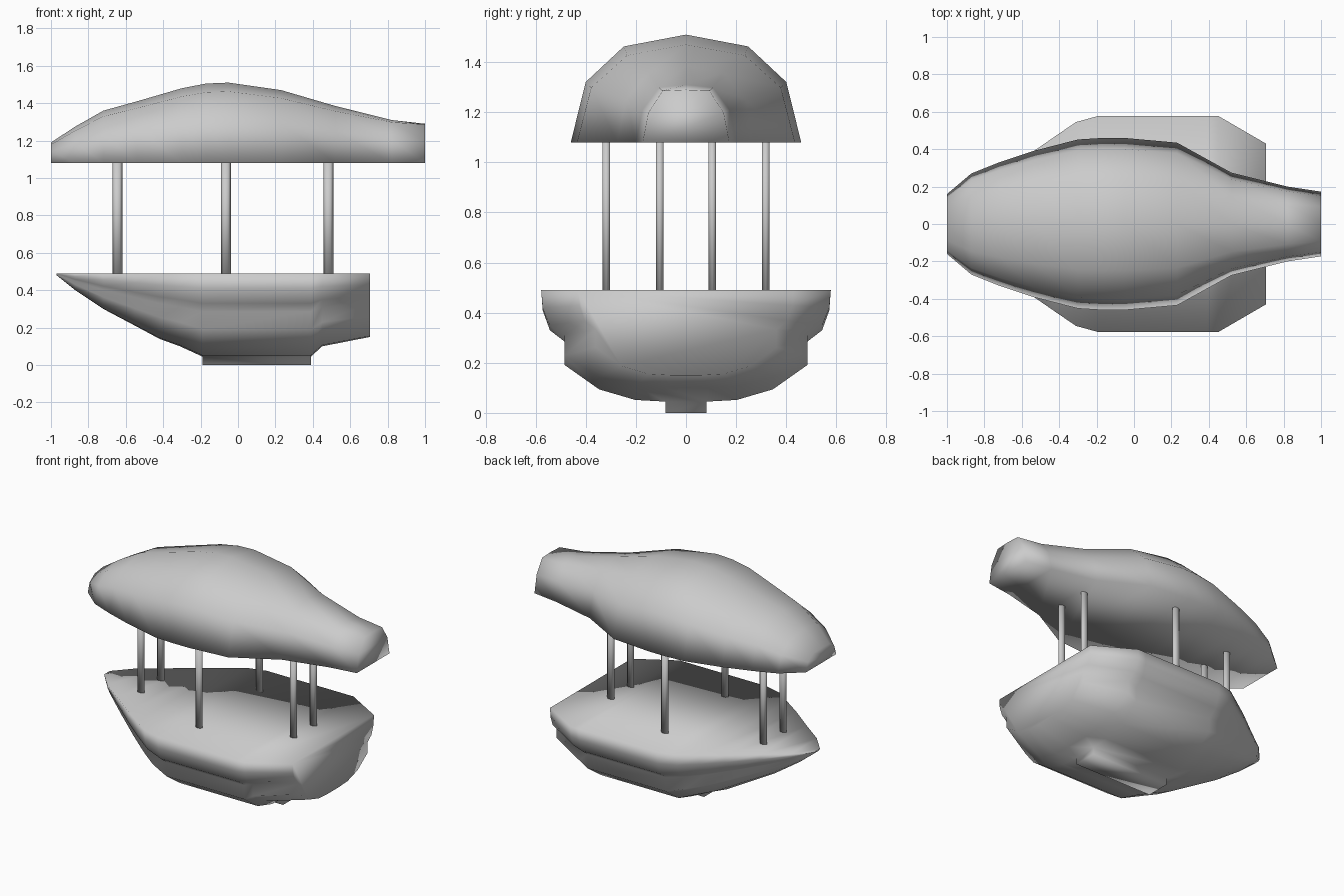
import bpy, bmesh

if "Cube" in bpy.data.objects:
    bpy.data.objects.remove(bpy.data.objects["Cube"])

grey = bpy.data.materials.new("plain grey")
grey.diffuse_color = (0.6, 0.6, 0.6, 1)
grey.use_nodes = True
grey.node_tree.nodes["Principled BSDF"].inputs["Base Color"].default_value = grey.diffuse_color


def finish(bm, name):
    bmesh.ops.recalc_face_normals(bm, faces=bm.faces)
    me = bpy.data.meshes.new(name)
    bm.to_mesh(me)
    bm.free()
    me.materials.append(grey)
    for p in me.polygons:
        p.use_smooth = True
    ob = bpy.data.objects.new(name, me)
    bpy.context.collection.objects.link(ob)
    return ob


def loft(bm, rings):
    """Skin open cross-sections, closing the flat side and both ends."""
    vs = [[bm.verts.new(p) for p in r] for r in rings]
    for a, b in zip(vs, vs[1:]):
        n = len(a)
        for i in range(n):
            j = (i + 1) % n
            bm.faces.new((a[i], a[j], b[j], b[i]))
    bm.faces.new(vs[0])
    bm.faces.new(vs[-1])
    return vs


def section(x, w, base, top, half):
    """Mirror a half profile of (width, height) fractions across y = 0."""
    full = half + [(-fy, fz) for fy, fz in reversed(half) if fy > 0]
    return [(x, w * fy, base + (top - base) * fz) for fy, fz in full]


# Hull: stations of x, half width, bottom height
DECK = 0.49
hull_half = [(1, 0), (.99, .18), (.94, .36), (.84, .46), (.84, .67),
             (.60, .89), (.35, .985), (.14, 1)]
hull_stations = [(-.97, .03, .48), (-.87, .14, .40), (-.72, .25, .30),
                 (-.55, .38, .21), (-.42, .47, .14), (-.31, .545, .10),
                 (-.19, .578, .045), (.39, .578, .045), (.45, .578, .10),
                 (.705, .43, .15)]
bm = bmesh.new()
rings = loft(bm, [section(x, w, DECK, zb, hull_half)
                  for x, w, zb in hull_stations])

# Keel: bottom strip of the midship span pulled down to the ground
mid = len(hull_half)
strip = [rings[6][mid - 1], rings[6][mid], rings[7][mid], rings[7][mid - 1]]
face = next(f for f in bm.faces if set(f.verts) == set(strip))
out = bmesh.ops.extrude_discrete_faces(bm, faces=[face])["faces"][0]
for v in out.verts:
    v.co.z = 0
bmesh.ops.remove_doubles(bm, verts=bm.verts, dist=1e-5)
bm.faces.ensure_lookup_table()
low = [v for v in bm.verts if v.co.z < 1e-6]
pairs = [(s, min(low, key=lambda v: (v.co.xy - s.co.xy).length)) for s in strip]
for k in range(4):
    (a, c), (b, d) = pairs[k], pairs[(k + 1) % 4]
    side = {a, b, c, d}
    if not any(set(f.verts) == side for f in bm.faces):
        bm.faces.new((a, b, d, c))
finish(bm, "hull")

# Canopy: stations of x, half width, top height, shoulder height fraction
canopy_stations = [(-1, .16, 1.19, .89), (-.87, .27, 1.275, .89),
                   (-.72, .33, 1.36, .89), (-.54, .39, 1.41, .89),
                   (-.30, .452, 1.48, .89), (-.17, .46, 1.505, .89),
                   (-.05, .46, 1.51, .89), (.23, .435, 1.47, .89),
                   (.52, .275, 1.385, .91), (.82, .20, 1.31, .95),
                   (1, .173, 1.29, .98)]
bm = bmesh.new()
loft(bm, [section(x, w, 1.08, zt, [(1, 0), (.87, .56), (.54, s), (0, 1)])
          for x, w, zt, s in canopy_stations])
finish(bm, "canopy")

# Posts: slim six-sided poles between deck and canopy
for x, y in ((-.645, .105), (-.065, .318), (.483, .105)):
    for s in (-1, 1):
        bm = bmesh.new()
        bmesh.ops.create_cone(bm, cap_ends=True, segments=6, radius1=.024,
                              radius2=.024, depth=.61)
        for v in bm.verts:
            v.co.x, v.co.y = v.co.y, v.co.x
            v.co.x *= 1.1
            v.co.y *= .75
        post = finish(bm, "post")
        post.location = (x, y * s, .785)
